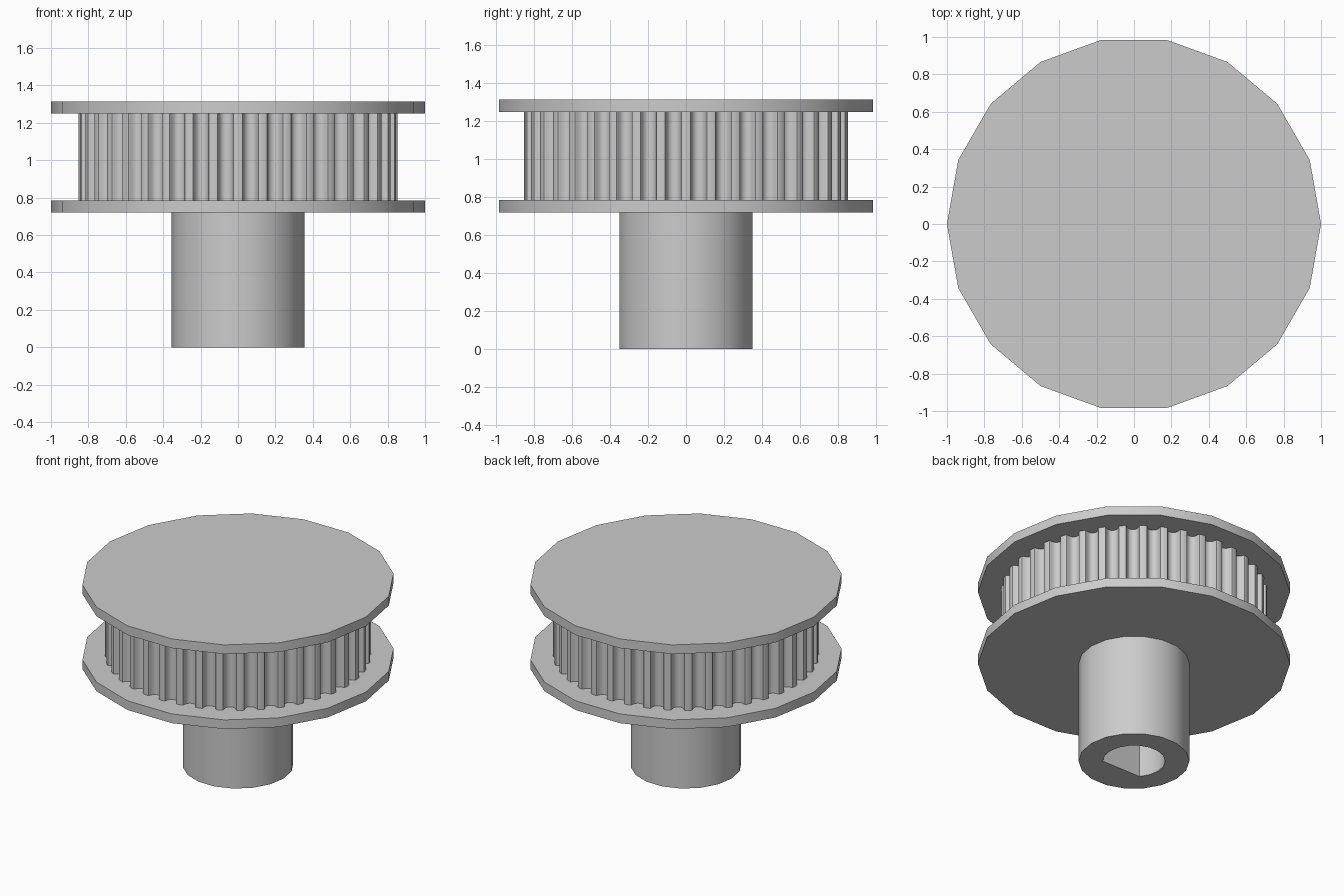
import bpy
import bmesh
from math import cos, sin, radians

cube = bpy.data.objects.get("Cube")
if cube:
    bpy.data.objects.remove(cube, do_unlink=True)

SIDES = 18
TEETH = 40
TOOTH_RADIUS = 0.853

grey = bpy.data.materials.new("light grey")
grey.use_nodes = True
grey.diffuse_color = (0.6, 0.6, 0.6, 1)
grey.node_tree.nodes["Principled BSDF"].inputs["Base Color"].default_value = (0.6, 0.6, 0.6, 1)


def arc(radius, start=0, count=SIDES):
    """Points on a circle, one every side of the polygon."""
    step = 360 / SIDES
    return [(radius * cos(radians(start + i * step)),
             radius * sin(radians(start + i * step))) for i in range(count)]


def wall(bm, outline, bottom, top):
    """Raise a closed outline into a wall; return its two rings of vertices."""
    low = [bm.verts.new((x, y, bottom)) for x, y in outline]
    high = [bm.verts.new((x, y, top)) for x, y in outline]
    for i in range(len(low)):
        j = (i + 1) % len(low)
        bm.faces.new((low[i], low[j], high[j], high[i]))
    return low, high


def finish(bm, name):
    mesh = bpy.data.meshes.new(name)
    bm.to_mesh(mesh)
    bm.free()
    mesh.materials.append(grey)
    obj = bpy.data.objects.new(name, mesh)
    bpy.context.collection.objects.link(obj)
    bpy.ops.object.select_all(action="DESELECT")
    obj.select_set(True)
    bpy.context.view_layer.objects.active = obj
    bpy.ops.object.shade_smooth_by_angle(angle=radians(30))


# Two flanges that guide the belt
for name, bottom, top in (("lower_flange", 0.72, 0.785), ("upper_flange", 1.25, 1.315)):
    bm = bmesh.new()
    low, high = wall(bm, arc(1.0), bottom, top)
    bm.faces.new(low[::-1])
    bm.faces.new(high)
    finish(bm, name)

# Toothed drum: rounded grooves between narrow tooth tips, as (half width, depth)
half_groove = [(0.051, 0), (0.044, 0.0025), (0.041, 0.009), (0.0395, 0.016),
               (0.037, 0.0235), (0.031, 0.037), (0.0245, 0.0435), (0.0135, 0.0495)]
groove = [(-u, d) for u, d in half_groove] + [(0, 0.052)] + half_groove[::-1]
outline = []
for k in range(TEETH):
    centre = radians((k + 0.5) * 360 / TEETH)
    for u, depth in groove:
        angle = centre + u / TOOTH_RADIUS
        r = TOOTH_RADIUS - depth
        outline.append((r * cos(angle), r * sin(angle)))
bm = bmesh.new()
wall(bm, outline, 0.785, 1.25)
finish(bm, "toothed_drum")

# Hub with a D-shaped shaft bore, flat towards the front
bm = bmesh.new()
outer, _ = wall(bm, arc(0.355), 0, 0.72)
inner, _ = wall(bm, arc(0.2, -40, 14)[::-1], 0, 0.72)
rim = [bm.edges.get((ring[i - 1], ring[i])) for ring in (outer, inner) for i in range(len(ring))]
filled = bmesh.ops.triangle_fill(bm, edges=rim, use_beauty=True, normal=(0, 0, -1))
for face in filled["geom"]:
    if isinstance(face, bmesh.types.BMFace):
        face.normal_update()
        if face.normal.z > 0:
            face.normal_flip()
finish(bm, "hub")
